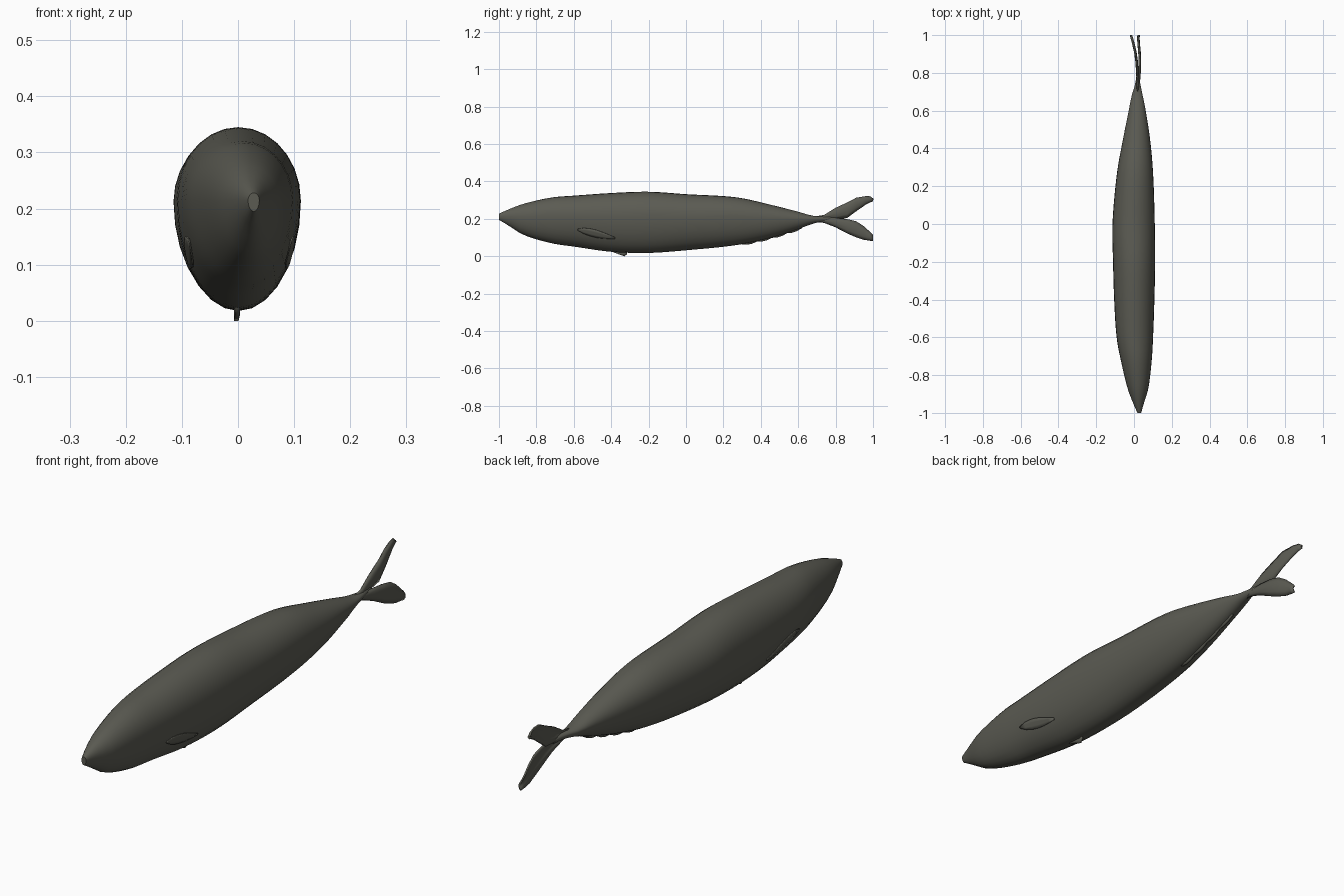
import bpy, bmesh, math

if "Cube" in bpy.data.objects:
    bpy.data.objects.remove(bpy.data.objects["Cube"])

skin = bpy.data.materials.new("dark olive grey")
skin.diffuse_color = (0.105, 0.105, 0.086, 1)
skin.use_nodes = True
skin.node_tree.nodes["Principled BSDF"].inputs["Base Color"].default_value = skin.diffuse_color

# Body stations: y, left x, right x, bottom z, top z
STATIONS = [
    (-1.00, 0.018, 0.038, 0.195, 0.228),
    (-0.95, -0.004, 0.052, 0.165, 0.250),
    (-0.87, -0.034, 0.076, 0.115, 0.280),
    (-0.72, -0.070, 0.094, 0.070, 0.314),
    (-0.60, -0.092, 0.101, 0.052, 0.324),
    (-0.40, -0.105, 0.108, 0.024, 0.338),
    (-0.20, -0.111, 0.112, 0.018, 0.345),
    (0.00, -0.114, 0.110, 0.032, 0.332),
    (0.27, -0.090, 0.101, 0.060, 0.315),
    (0.45, -0.058, 0.085, 0.098, 0.276),
    (0.60, -0.028, 0.062, 0.145, 0.238),
    (0.68, -0.012, 0.046, 0.175, 0.216),
    (0.74, 0.006, 0.034, 0.186, 0.212),
    (0.80, 0.014, 0.022, 0.190, 0.208),
]


def station(y):
    """Blend the stations with a smooth cubic curve."""
    last = len(STATIONS) - 1
    i = next((k for k in range(last) if y <= STATIONS[k + 1][0]), last - 1)
    a, b = STATIONS[i], STATIONS[i + 1]
    p, n = STATIONS[max(i - 1, 0)], STATIONS[min(i + 2, last)]
    h = b[0] - a[0]
    t = (y - a[0]) / h
    out = []
    for k in range(1, 5):
        m0 = (b[k] - p[k]) / (b[0] - p[0]) * h
        m1 = (n[k] - a[k]) / (n[0] - a[0]) * h
        out.append((2*t**3 - 3*t*t + 1)*a[k] + (t**3 - 2*t*t + t)*m0
                   + (3*t*t - 2*t**3)*b[k] + (t**3 - t*t)*m1)
    return out


def skin_point(y, angle, grow=0.0):
    """Point on the egg-shaped cross-section at y."""
    left, right, low, high = station(y)
    zc = low + 0.6 * (high - low)
    c, s = math.cos(angle), math.sin(angle)
    half = (right - left) / 2 + grow
    x = (left + right) / 2 + half * c
    z = zc + s * ((high - zc) if s > 0 else (zc - low))
    return (x, y, z)


def make_grid(name, rows, closed=False, thickness=0.0):
    """Skin rows of points into a smooth mesh."""
    bm = bmesh.new()
    vs = [[bm.verts.new(p) for p in row] for row in rows]
    n = len(rows[0])
    for a, b in zip(vs, vs[1:]):
        for j in range(n if closed else n - 1):
            k = (j + 1) % n
            bm.faces.new((a[j], a[k], b[k], b[j]))
    if closed:
        bm.faces.new(vs[0])
        bm.faces.new(vs[-1])
    bmesh.ops.recalc_face_normals(bm, faces=bm.faces)
    me = bpy.data.meshes.new(name)
    bm.to_mesh(me)
    bm.free()
    me.materials.append(skin)
    ob = bpy.data.objects.new(name, me)
    bpy.context.collection.objects.link(ob)
    if thickness:
        mod = ob.modifiers.new("thickness", 'SOLIDIFY')
        mod.thickness = thickness
        mod.offset = 0
    bpy.ops.object.select_all(action='DESELECT')
    ob.select_set(True)
    bpy.context.view_layer.objects.active = ob
    bpy.ops.object.shade_smooth_by_angle(angle=math.radians(40))
    return ob


# Body
ys = [-1 + 1.8 * i / 48 for i in range(49)]
make_grid("body", [[skin_point(y, 2 * math.pi * j / 28) for j in range(28)] for y in ys], closed=True)

# Tail lobes: y, x, lower z, upper z
UPPER = [(0.68, 0.017, 0.195, 0.208), (0.74, 0.016, 0.198, 0.220), (0.80, 0.014, 0.198, 0.258),
         (0.86, 0.010, 0.205, 0.286), (0.91, 0.003, 0.242, 0.312), (0.96, -0.009, 0.277, 0.320),
         (0.985, -0.016, 0.290, 0.319), (1.0, -0.021, 0.297, 0.306)]
LOWER = [(0.68, 0.017, 0.188, 0.203), (0.74, 0.020, 0.180, 0.205), (0.80, 0.025, 0.156, 0.204),
         (0.86, 0.027, 0.124, 0.198), (0.91, 0.025, 0.102, 0.186), (0.95, 0.021, 0.089, 0.160),
         (0.98, 0.019, 0.085, 0.132), (1.0, 0.020, 0.082, 0.113)]
for name, lobe in (("upper_tail_lobe", UPPER), ("lower_tail_lobe", LOWER)):
    rows = [[(x + 0.008 * math.sin(math.pi * t / 4), y, lo + (hi - lo) * t / 4)
             for t in range(5)] for y, x, lo, hi in lobe]
    make_grid(name, rows, thickness=0.006)

# Pectoral fins folded flat against the flanks
for name, side in (("right_pectoral_fin", 1), ("left_pectoral_fin", -1)):
    rows = []
    for i in range(7):
        t = i / 6
        width = 0.05 + 0.22 * math.sin(math.pi * t ** 0.8)
        row = []
        for j in range(4):
            a = -0.45 - 0.2 * t + width * (j / 3 - 0.5)
            row.append(skin_point(-0.58 + 0.2 * t, a if side > 0 else math.pi - a, 0.003))
        rows.append(row)
    make_grid(name, rows, thickness=0.003)

# Small pelvic fin under the belly
make_grid("pelvic_fin", [[(0.0, -0.39, 0.03), (0.0, -0.39, 0.022)],
                         [(-0.003, -0.33, 0.03), (-0.003, -0.33, 0.0)],
                         [(0.0, -0.315, 0.03), (0.0, -0.315, 0.012)]], thickness=0.008)

# Low ragged anal fin below the rear body
rows = []
for i in range(13):
    y = 0.30 + 0.32 * i / 12
    left, right, low, high = station(y)
    x = (left + right) / 2
    rows.append([(x, y, low + 0.015), (x, y, low - (0.008 if i % 3 else 0.002))])
make_grid("anal_fin", rows, thickness=0.008)
